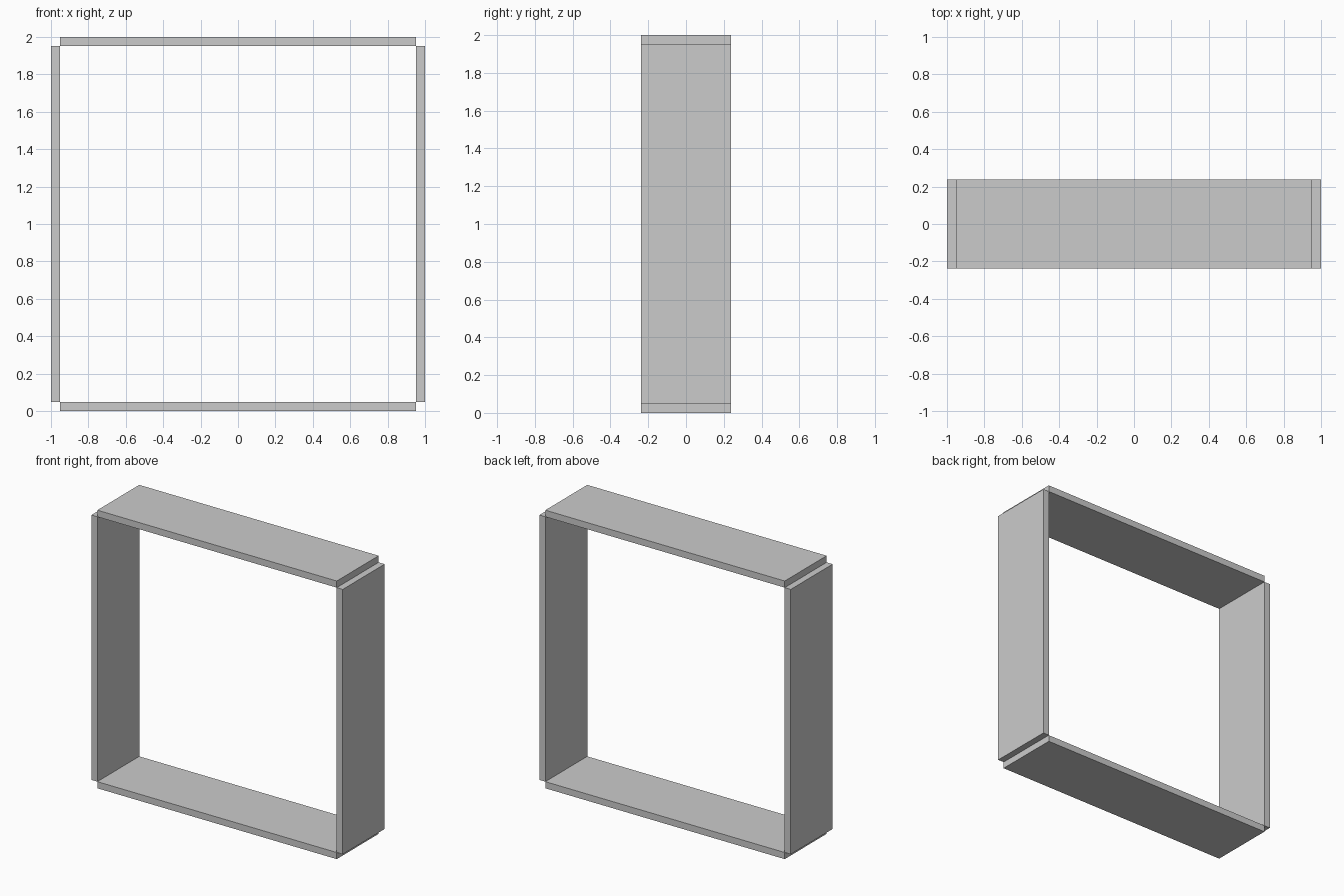
import bpy

if "Cube" in bpy.data.objects:
    bpy.data.objects.remove(bpy.data.objects["Cube"])

U = 2 / 42            # board thickness
LENGTH = 40 * U       # board length
DEPTH = 10 * U        # board depth
OFFSET = 1 - U / 2    # board centre distance from the frame centre


def board(name, location, size):
    bpy.ops.mesh.primitive_cube_add(size=1, location=location)
    obj = bpy.context.object
    obj.name = name
    obj.scale = size
    bpy.ops.object.transform_apply(location=False, rotation=False, scale=True)


# Side boards and horizontal boards meet only along their corner edges
for side, sx in (("left", -1), ("right", 1)):
    board(side + "_board", (sx * OFFSET, 0, 1), (U, DEPTH, LENGTH))
for level, sz in (("bottom", -1), ("top", 1)):
    board(level + "_board", (0, 0, 1 + sz * OFFSET), (LENGTH, DEPTH, U))
